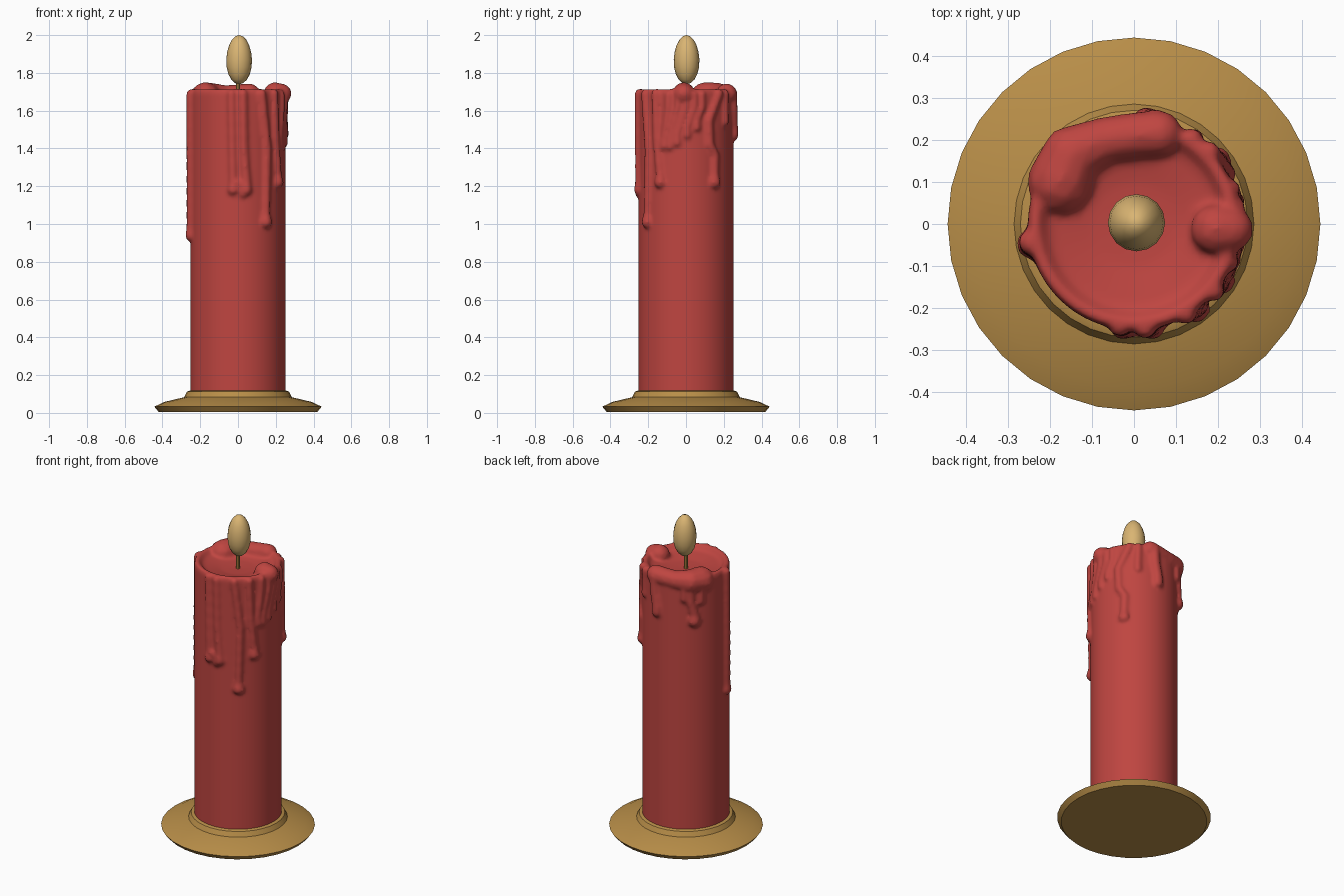
import bpy, bmesh
from math import sin, cos, pi, radians, ceil
from mathutils import Vector, Matrix

if "Cube" in bpy.data.objects:
    bpy.data.objects.remove(bpy.data.objects["Cube"])


def material(name, rgb):
    m = bpy.data.materials.new(name)
    m.use_nodes = True
    m.diffuse_color = (*rgb, 1)
    m.node_tree.nodes["Principled BSDF"].inputs["Base Color"].default_value = (*rgb, 1)
    return m


red = material("red wax", (0.52, 0.06, 0.052))
brass = material("brass", (0.48, 0.27, 0.065))
glow = material("pale flame", (0.70, 0.46, 0.17))


def lathe(bm, profile, sides):
    """Revolve a bottom-to-top profile whose ends lie on the axis."""
    rings = []
    for r, z in profile:
        count = sides if r > 0 else 1
        rings.append([bm.verts.new((r * cos(2 * pi * i / sides), r * sin(2 * pi * i / sides), z))
                      for i in range(count)])
    for a, b in zip(rings, rings[1:]):
        for i in range(sides):
            j = (i + 1) % sides
            corners = [a[i % len(a)], a[j % len(a)], b[j % len(b)], b[i % len(b)]]
            bm.faces.new(list(dict.fromkeys(corners)))


def finish(bm, name, mat, angle=40):
    bmesh.ops.recalc_face_normals(bm, faces=bm.faces)
    mesh = bpy.data.meshes.new(name)
    bm.to_mesh(mesh)
    bm.free()
    ob = bpy.data.objects.new(name, mesh)
    bpy.context.collection.objects.link(ob)
    mesh.materials.append(mat)
    bpy.ops.object.select_all(action='DESELECT')
    ob.select_set(True)
    bpy.context.view_layer.objects.active = ob
    bpy.ops.object.shade_smooth_by_angle(angle=radians(angle))
    return ob


def blob_chain(bm, points, step=0.012):
    """Overlapping balls along a path of (position, radius)."""
    for (p, r), (q, s) in zip(points, points[1:]):
        n = max(1, ceil((q - p).length / step))
        for k in range(n + 1):
            t = k / n
            bmesh.ops.create_icosphere(bm, subdivisions=2, radius=r + (s - r) * t,
                                       matrix=Matrix.Translation(p.lerp(q, t)))


def on_side(angle, z, out=0.247):
    a = radians(angle)
    return Vector((out * cos(a), out * sin(a), z))


def drip(bm, path, width, tip):
    """Run of wax down the side: path of (angle, height), ending in a bead."""
    pts = [(on_side(a, z), width) for a, z in path]
    a, z = path[-1]
    pts.append((on_side(a, z - 0.04), tip))
    blob_chain(bm, pts)


# Dish
bm = bmesh.new()
lathe(bm, [(0, 0.005), (0.42, 0.005), (0.443, 0.033), (0.39, 0.058), (0.285, 0.083),
           (0.27, 0.112), (0.255, 0.118), (0, 0.118)], 32)
finish(bm, "dish", brass, 25)

# Candle body with hollowed top
bm = bmesh.new()
lathe(bm, [(0, 0.06), (0.252, 0.06), (0.252, 1.69), (0.245, 1.715), (0.228, 1.715),
           (0.2, 1.685), (0.1, 1.665), (0, 1.66)], 64)

# Long runs of wax, ending in beads
drip(bm, [(190, 1.685), (191, 1.3), (191, 0.98)], 0.032, 0.038)
drip(bm, [(-98, 1.69), (-97, 1.4), (-96, 1.22)], 0.024, 0.031)
drip(bm, [(-84, 1.69), (-83, 1.4), (-80, 1.22)], 0.027, 0.033)
drip(bm, [(-92, 1.22), (-84, 1.2)], 0.024, 0.025)
drip(bm, [(-60, 1.69), (-52, 1.4), (-54, 1.05)], 0.026, 0.037)
drip(bm, [(-40, 1.69), (-38, 1.45), (-33, 1.26)], 0.026, 0.035)
drip(bm, [(44, 1.69), (29, 1.55), (30, 1.42), (38, 1.36), (37, 1.26)], 0.027, 0.036)

# Slanted sheet of wax on one side
for top, end, z in ((-22, -28, 1.45), (-10, -20, 1.45), (0, -11, 1.47), (10, 1, 1.51), (20, 13, 1.55)):
    drip(bm, [(top, 1.685), (top, 1.62), (end, z)], 0.021, 0.024)

# Short runs at the back
drip(bm, [(56, 1.69), (55, 1.58)], 0.024, 0.026)
drip(bm, [(78, 1.69), (79, 1.6), (83, 1.51)], 0.032, 0.034)
drip(bm, [(132, 1.69), (131, 1.56), (136, 1.48)], 0.03, 0.04)
drip(bm, [(122, 1.69), (123, 1.62)], 0.026, 0.026)
drip(bm, [(146, 1.69), (145, 1.6)], 0.026, 0.026)

# Swollen lumps along the rim
blob_chain(bm, [(Vector(p), r) for p, r in (
    ((-0.175, 0.1, 1.672), 0.08), ((-0.15, 0.165, 1.68), 0.07), ((-0.07, 0.2, 1.68), 0.056),
    ((0.01, 0.212, 1.685), 0.056), ((0.06, 0.215, 1.69), 0.056))])
blob_chain(bm, [(Vector((0.195, -0.012, 1.69)), 0.062), (Vector((0.23, -0.012, 1.69)), 0.055)])

# Fuse the wax into one soft surface
candle = finish(bm, "candle", red)
fuse = candle.modifiers.new("fuse", 'REMESH')
fuse.mode = 'VOXEL'
fuse.voxel_size = 0.01
fuse.use_smooth_shade = True
soften = candle.modifiers.new("soften", 'SMOOTH')
soften.factor = 0.5
soften.iterations = 5

# Wick
bm = bmesh.new()
lathe(bm, [(0, 1.64), (0.012, 1.64), (0.011, 1.78), (0, 1.78)], 8)
finish(bm, "wick", brass)

# Flame, slightly egg shaped
bm = bmesh.new()
bmesh.ops.create_uvsphere(bm, u_segments=16, v_segments=10, radius=1)
for v in bm.verts:
    w = 0.068 * (1 - 0.06 * v.co.z)
    v.co = Vector((0.006 + v.co.x * w, 0.003 + v.co.y * w, 1.87 + v.co.z * 0.13))
finish(bm, "flame", glow, 60)
